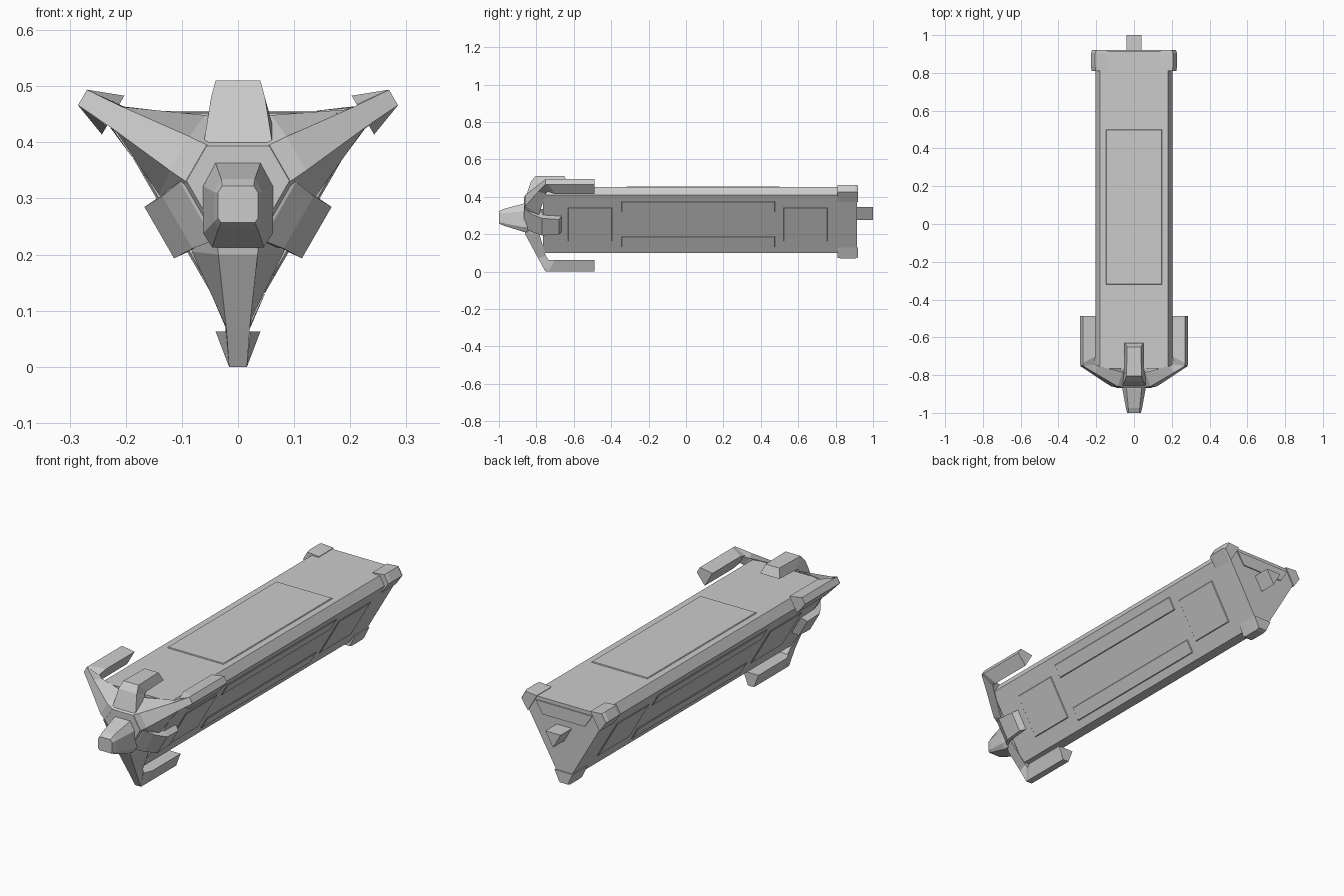
import bpy, bmesh
from math import radians, cos, sin

if "Cube" in bpy.data.objects:
    bpy.data.objects.remove(bpy.data.objects["Cube"])

CZ = 0.32                      # height of the long axis
CORNERS = (-90, 30, 150)       # directions of the prism corners
FACES = (90, -30, 210)         # directions of the prism faces


def P(a, r, t, y):
    """Point at radial distance r and tangential offset t from the axis."""
    a = radians(a)
    return (r * cos(a) - t * sin(a), y, CZ + r * sin(a) + t * cos(a))


def loft(name, rings):
    """Skin a list of equal-length closed rings and cap both ends."""
    bm = bmesh.new()
    vs = [[bm.verts.new(p) for p in ring] for ring in rings]
    n = len(vs[0])
    for r0, r1 in zip(vs, vs[1:]):
        for i in range(n):
            j = (i + 1) % n
            bm.faces.new((r0[i], r0[j], r1[j], r1[i]))
    bm.faces.new(vs[0])
    bm.faces.new(vs[-1])
    bmesh.ops.recalc_face_normals(bm, faces=bm.faces)
    me = bpy.data.meshes.new(name)
    bm.to_mesh(me)
    bm.free()
    ob = bpy.data.objects.new(name, me)
    bpy.context.collection.objects.link(ob)
    return ob


def quad(a, front, back):
    """Cross-section of an arm: (r, half width, y) for outer and inner edge."""
    (r0, w0, y0), (r1, w1, y1) = front, back
    return [P(a, r0, -w0, y0), P(a, r0, w0, y0), P(a, r1, w1, y1), P(a, r1, -w1, y1)]


def plate(name, a, t0, t1, y0, y1, r=0.13, h=0.006, b=0.003):
    """Thin raised panel with bevelled rim on a prism face."""
    rings = []
    for rr, d in ((r - 0.01, 0), (r + h * 0.5, 0), (r + h, b)):
        rings.append([P(a, rr, t0 + d, y0 + d), P(a, rr, t1 - d, y0 + d),
                      P(a, rr, t1 - d, y1 - d), P(a, rr, t0 + d, y1 - d)])
    loft(name, rings)


# Triangular hull with cut corners
def hull_ring(y):
    return [P(a, 0.221, s * 0.025, y) for a in CORNERS for s in (-1, 1)]


loft("hull", [hull_ring(-0.765), hull_ring(0.915)])

# Raised panels
plate("top_panel", 90, -0.148, 0.148, -0.32, 0.5)
for a in FACES[1:]:
    for y0, y1 in ((-0.63, -0.395), (0.52, 0.757)):
        plate("side_square_panel", a, -0.104, 0.104, y0, y1)
    for t0, t1 in ((0.075, 0.141), (-0.141, -0.075)):
        plate("side_strip_panel", a, t0, t1, -0.345, 0.475)

# Rear corner caps
for a in CORNERS:
    def cap(y, d):
        return quad(a, (0.25 - d, 0.022, y), (0.19, 0.048, y))
    loft("rear_corner_cap", [cap(0.81, 0.004), cap(0.83, 0), cap(0.905, 0), cap(0.92, 0.006)])

# Rear plate and triangular plug
loft("rear_plate", [[(x, y, z) for x, z in ((-0.15, 0.435), (0.15, 0.435), (0.11, 0.375), (-0.11, 0.375))]
                    for y in (0.9, 0.92)])
loft("rear_plug", [[(-0.04, y, 0.346), (0.04, y, 0.346), (0, y, 0.277)] for y in (0.9, 1.0)])

# Front shaft and hub
loft("front_shaft", [[(-0.04, y, 0.336), (0.04, y, 0.336), (0, y, 0.275)] for y in (-0.82, -0.75)])


def hub_ring(y, r, w):
    return [P(a, r, s * w, y) for a in CORNERS for s in (-1, 1)]


loft("hub", [hub_ring(-0.867, 0.085, 0.036), hub_ring(-0.84, 0.1, 0.045), hub_ring(-0.79, 0.1, 0.05)])


# Faceted nose
def nose_ring(y, pts):
    right = [(x, y, z) for x, z in pts]
    return right + [(-x, y, z) for x, y, z in reversed(right)]


loft("nose", [
    nose_ring(-1.0, ((0.028, 0.322), (0.036, 0.31), (0.036, 0.265), (0.03, 0.257))),
    nose_ring(-0.975, ((0.03, 0.335), (0.043, 0.312), (0.043, 0.258), (0.035, 0.246))),
    nose_ring(-0.87, ((0.04, 0.363), (0.062, 0.322), (0.062, 0.238), (0.046, 0.213))),
    nose_ring(-0.83, ((0.04, 0.363), (0.062, 0.322), (0.062, 0.238), (0.046, 0.213)))])

# Corner claws: sloping arm plus a finger pointing back
for a in CORNERS:
    loft("corner_arm", [
        quad(a, (0.08, 0.038, -0.866), (0.08, 0.09, -0.79)),
        quad(a, (0.12, 0.035, -0.86), (0.115, 0.082, -0.785)),
        quad(a, (0.25, 0.021, -0.79), (0.235, 0.024, -0.75)),
        quad(a, (0.32, 0.016, -0.752), (0.257, 0.02, -0.735))])
    loft("corner_finger", [
        quad(a, (0.32, 0.016, -0.75), (0.257, 0.022, -0.745)),
        quad(a, (0.32, 0.016, -0.735), (0.257, 0.04, -0.7)),
        quad(a, (0.32, 0.016, -0.488), (0.257, 0.04, -0.488))])

# Top clamp hooking over the hull
loft("top_clamp", [
    quad(90, (0.05, 0.05, -0.866), (0.05, 0.08, -0.79)),
    quad(90, (0.085, 0.06, -0.855), (0.08, 0.07, -0.79)),
    quad(90, (0.16, 0.048, -0.83), (0.14, 0.05, -0.775)),
    quad(90, (0.19, 0.04, -0.805), (0.145, 0.05, -0.755)),
    quad(90, (0.19, 0.036, -0.65), (0.15, 0.05, -0.63))])

# Lower clamps wedged against the side faces
for a in FACES[1:]:
    loft("side_clamp", [
        quad(a, (0.05, 0.05, -0.866), (0.05, 0.08, -0.79)),
        quad(a, (0.085, 0.06, -0.855), (0.08, 0.07, -0.79)),
        quad(a, (0.125, 0.054, -0.82), (0.11, 0.056, -0.77)),
        quad(a, (0.162, 0.053, -0.77), (0.12, 0.056, -0.75)),
        quad(a, (0.162, 0.046, -0.68), (0.12, 0.05, -0.66))])
